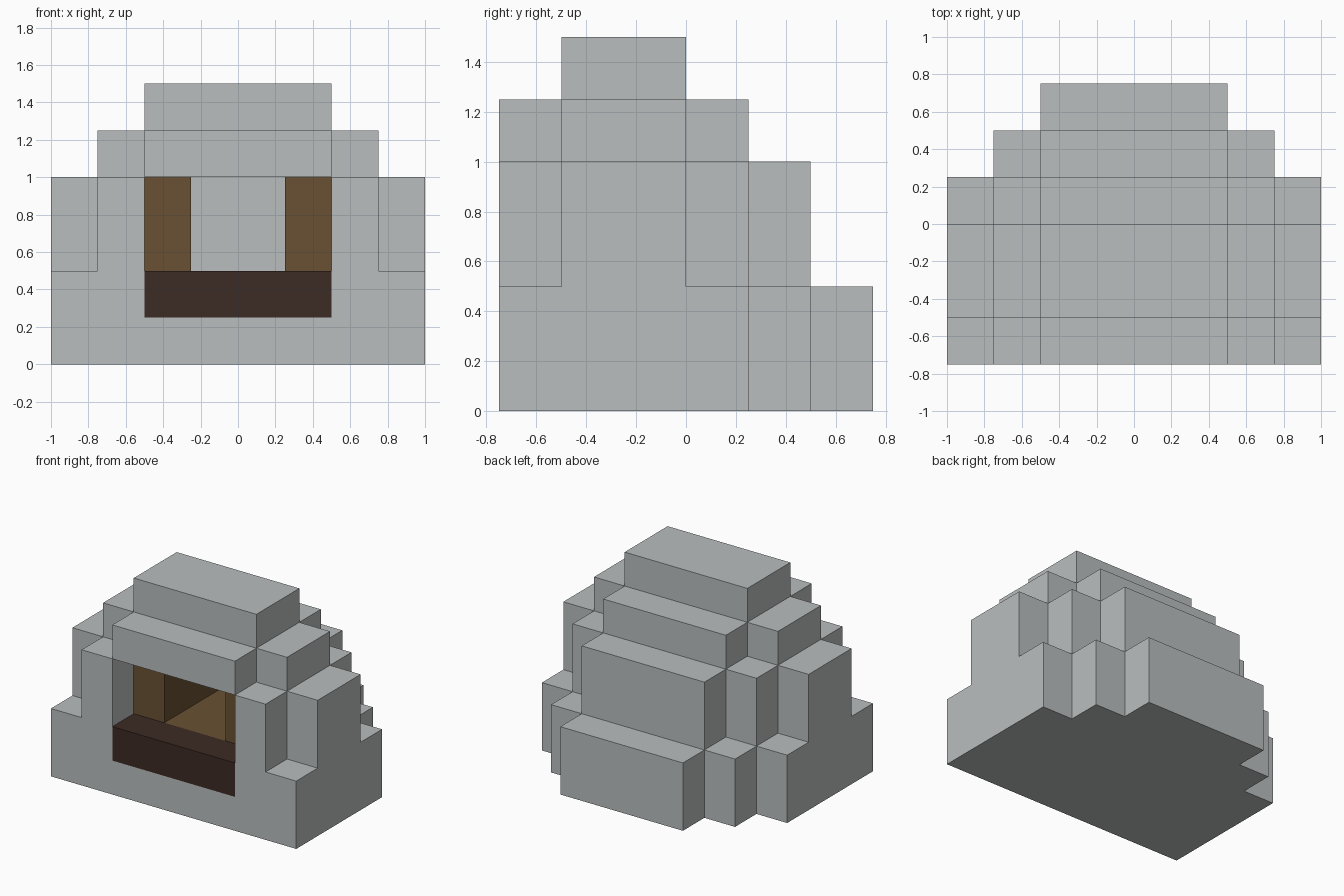
import bpy, bmesh
from mathutils import Vector

cube = bpy.data.objects.get("Cube")
if cube:
    bpy.data.objects.remove(cube, do_unlink=True)

UNIT = 0.25  # edge of one building block


def material(name, rgb):
    m = bpy.data.materials.new(name)
    m.use_nodes = True
    color = (*rgb, 1.0)
    m.diffuse_color = color
    bsdf = m.node_tree.nodes["Principled BSDF"]
    bsdf.inputs["Base Color"].default_value = color
    bsdf.inputs["Roughness"].default_value = 0.9
    return m


stone = material("grey stone", (0.49, 0.515, 0.515))
wood = material("brown lining", (0.144, 0.082, 0.033))
dark = material("dark brown sill", (0.045, 0.024, 0.017))


def box(half_x, y, z):
    """Block cells of a box centred on x, in block units."""
    return {(i, j, k) for i in range(-half_x, half_x)
            for j in range(*y) for k in range(*z)}


def build(name, cells, mat):
    """Skin a set of blocks with one outer surface."""
    bm = bmesh.new()
    for cell in cells:
        for axis in range(3):
            for side in (0, 1):
                neighbour = list(cell)
                neighbour[axis] += 2 * side - 1
                if tuple(neighbour) in cells:
                    continue
                a, b = (axis + 1) % 3, (axis + 2) % 3
                corners = []
                for da, db in ((0, 0), (1, 0), (1, 1), (0, 1)):
                    p = Vector(cell)
                    p[axis] += side
                    p[a] += da
                    p[b] += db
                    corners.append(bm.verts.new(p * UNIT))
                bm.faces.new(corners if side else corners[::-1])
    bmesh.ops.remove_doubles(bm, verts=bm.verts, dist=0.001)
    bmesh.ops.dissolve_limit(bm, angle_limit=0.01, verts=bm.verts, edges=bm.edges)
    mesh = bpy.data.meshes.new(name)
    bm.to_mesh(mesh)
    bm.free()
    mesh.materials.append(mat)
    obj = bpy.data.objects.new(name, mesh)
    bpy.context.collection.objects.link(obj)


# Stepped dome: wide base, stepped walls, shoulders and cap
base = box(4, (-3, 1), (0, 2)) | box(3, (-3, 2), (0, 2)) | box(2, (-3, 3), (0, 2))
walls = box(4, (-2, 0), (2, 4)) | box(3, (-3, 1), (2, 4)) | box(2, (-3, 2), (2, 4))
shoulders = box(3, (-2, 0), (4, 5)) | box(2, (-3, 1), (4, 5))
cap = box(2, (-2, 0), (5, 6))

# Mouth, chamber and the pieces that line them
mouth = box(2, (-3, 1), (2, 4))
chamber = box(1, (-2, 1), (2, 4))
sill = box(2, (-3, -2), (1, 2))
lining = box(2, (-2, 1), (1, 4)) - chamber

build("stone_dome", (base | walls | shoulders | cap) - mouth - sill - lining, stone)
build("chamber_lining", lining, wood)
build("mouth_sill", sill, dark)
